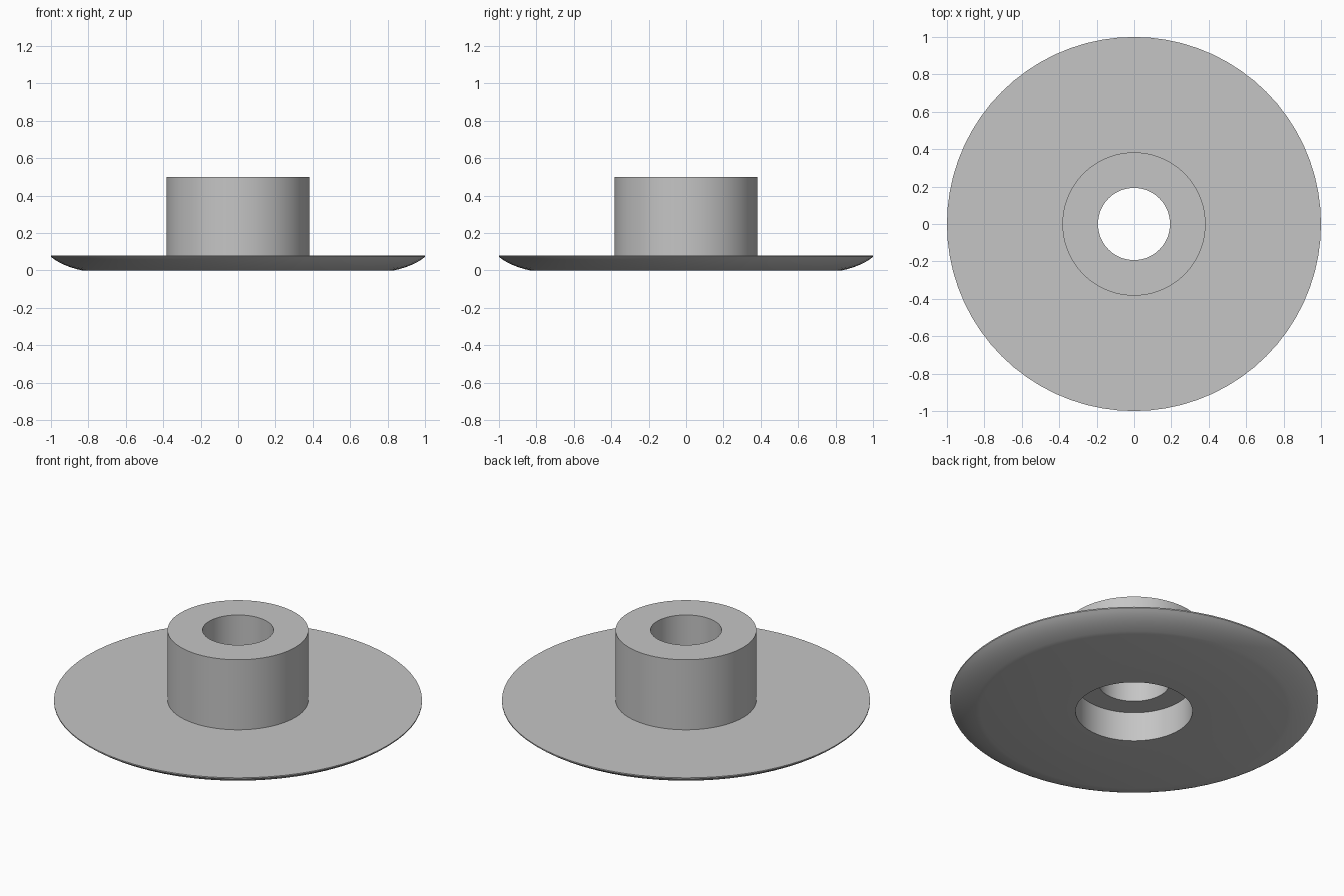
import bpy
import bmesh
import math
from mathutils import Matrix, Vector

cube = bpy.data.objects.get("Cube")
if cube:
    bpy.data.objects.remove(cube, do_unlink=True)

SEGMENTS = 72

# Single grey finish
grey = bpy.data.materials.new("plain grey")
grey.use_nodes = True
colour = (0.56, 0.56, 0.56, 1.0)
grey.diffuse_color = colour
grey.node_tree.nodes["Principled BSDF"].inputs["Base Color"].default_value = colour


def lathe(name, profile):
    """Revolve a closed (radius, height) profile around the z axis."""
    bm = bmesh.new()
    rings = []
    for i in range(SEGMENTS):
        turn = Matrix.Rotation(math.tau * i / SEGMENTS, 3, "Z")
        rings.append([bm.verts.new(turn @ Vector((r, 0, z))) for r, z in profile])
    count = len(profile)
    for i, ring in enumerate(rings):
        after = rings[(i + 1) % SEGMENTS]
        for j in range(count):
            k = (j + 1) % count
            bm.faces.new((ring[j], after[j], after[k], ring[k]))
    bmesh.ops.recalc_face_normals(bm, faces=bm.faces)
    mesh = bpy.data.meshes.new(name)
    bm.to_mesh(mesh)
    bm.free()
    mesh.materials.append(grey)
    obj = bpy.data.objects.new(name, mesh)
    bpy.context.collection.objects.link(obj)
    bpy.ops.object.select_all(action="DESELECT")
    obj.select_set(True)
    bpy.context.view_layer.objects.active = obj
    bpy.ops.object.shade_smooth_by_angle(angle=math.radians(30))
    return obj


# Sizes of the flange, hub, through hole and counterbore
flange_top, hub_top = 0.08, 0.5
hub_radius, hole_radius = 0.383, 0.193
bore_radius, bore_depth = 0.318, 0.176

# Rounded underside of the flange rim, from the flat base out to the edge
start, end, bulge = Vector((0.835, 0)), Vector((1, 0.073)), Vector((0.945, 0.025))
rim = []
for step in range(9):
    t = step / 8
    rim.append(tuple(start * (1 - t) ** 2 + bulge * 2 * t * (1 - t) + end * t ** 2))

# Flange and hub in one turned piece, with a stepped bore
lathe("flanged_hub", [
    (bore_radius, 0), *rim, (1, flange_top),
    (hub_radius, flange_top), (hub_radius, hub_top),
    (hole_radius, hub_top), (hole_radius, bore_depth),
    (bore_radius, bore_depth),
])
